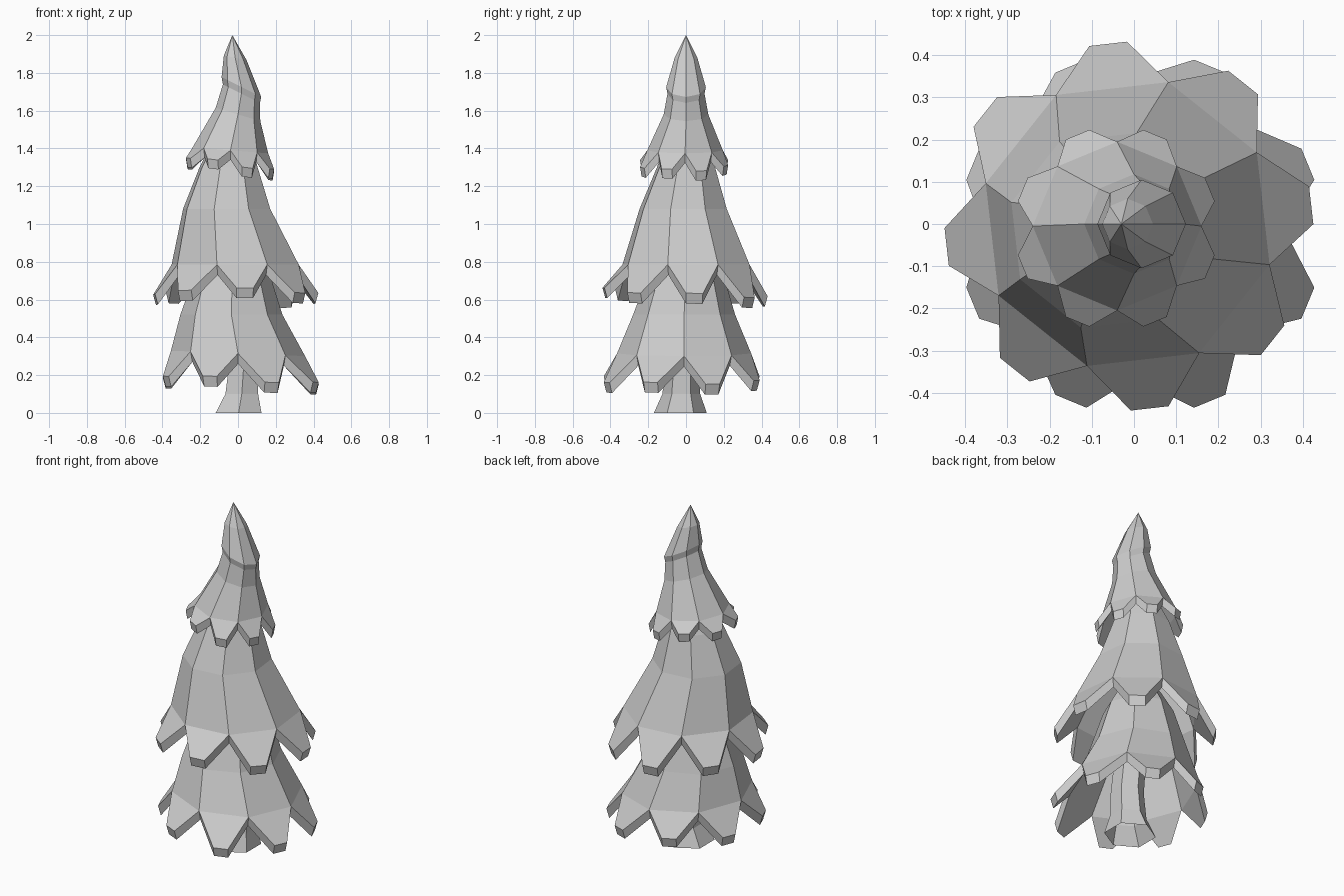
import bpy, bmesh
from math import sin, cos, radians, pi

if "Cube" in bpy.data.objects:
    bpy.data.objects.remove(bpy.data.objects["Cube"])

N = 8  # sides and leaf flaps per tier


def finish(bm, name):
    bmesh.ops.recalc_face_normals(bm, faces=bm.faces)
    mesh = bpy.data.meshes.new(name)
    bm.to_mesh(mesh)
    bm.free()
    obj = bpy.data.objects.new(name, mesh)
    bpy.context.collection.objects.link(obj)
    return obj


def make_ring(bm, ring, sides, start):
    """ring = centre x, centre y, z, radius, slope of z along x"""
    cx, cy, z, r, slope = ring
    verts = []
    for i in range(sides):
        a = radians(start) + 2 * pi * i / sides
        verts.append(bm.verts.new((cx + r * cos(a), cy + r * sin(a), z + slope * r * cos(a))))
    return verts


def bridge(bm, low, high):
    n = len(low)
    for i in range(n):
        j = (i + 1) % n
        bm.faces.new((low[i], low[j], high[j], high[i]))


def tier(name, start, rings, tip, half_width, thickness, apex=None, y_slope=0):
    """Faceted skirt from the notch ring upward, with a tapered flap on each side."""
    bm = bmesh.new()
    loops = [make_ring(bm, r, N, start) for r in rings]
    for low, high in zip(loops, loops[1:]):
        bridge(bm, low, high)
    top = None
    if apex:
        top = bm.verts.new(apex)
        for i in range(N):
            bm.faces.new((loops[-1][i], loops[-1][(i + 1) % N], top))
    # Flaps
    cx, cy, z, r, slope = tip
    rim = list(loops[0])
    for i in range(N):
        a = radians(start) + 2 * pi * (i + 0.5) / N
        ends = []
        for s in (-half_width, half_width):
            x, y = r * cos(a) - s * sin(a), r * sin(a) + s * cos(a)
            drop = 0.01 * (i % 3 - 1)
            ends.append(bm.verts.new((cx + x, cy + y, z + slope * x + y_slope * y + drop)))
        rim += ends
        bm.faces.new((ends[0], ends[1], loops[0][(i + 1) % N], loops[0][i]))
    # Inner skin: the flaps drop straight down, the wall moves inward
    edges = [e for e in bm.edges if e.is_boundary]
    vmap = bmesh.ops.duplicate(bm, geom=bm.verts[:] + bm.edges[:] + bm.faces[:])["vert_map"]
    for v in rim:
        w = vmap[v]
        w.co.x = cx + (w.co.x - cx) * 0.965
        w.co.y = cy + (w.co.y - cy) * 0.965
        w.co.z -= thickness
    for ring, loop in zip(rings[1:], loops[1:]):
        k = max(0.3, 1 - 0.6 * thickness / ring[3])
        for v in loop:
            w = vmap[v]
            w.co.x = ring[0] + (w.co.x - ring[0]) * k
            w.co.y = ring[1] + (w.co.y - ring[1]) * k
    if top:
        vmap[top].co.z -= 0.08
    for e in edges:
        a, b = e.verts
        bm.faces.new((a, b, vmap[b], vmap[a]))
    finish(bm, name)


# Trunk, open underneath
bm = bmesh.new()
rings = [(0.003, -0.03, 0.0, 0.14, 0), (0.02, -0.025, 0.1, 0.1, 0),
         (0.03, -0.02, 0.25, 0.09, 0), (0.0, 0.0, 0.7, 0.08, 0)]
loops = [make_ring(bm, r, 6, -90) for r in rings]
for low, high in zip(loops, loops[1:]):
    bridge(bm, low, high)
bm.faces.new(loops[-1])
finish(bm, "trunk")

# Foliage tiers
tier("lower_foliage", 0,
     [(0.0, -0.01, 0.315, 0.355, -0.04), (-0.035, -0.01, 0.52, 0.27, 0),
      (-0.03, 0.0, 0.76, 0.19, 0), (-0.03, 0.0, 0.88, 0.12, 0)],
     (0.015, -0.023, 0.178, 0.43, -0.04), 0.04, 0.055)

tier("middle_foliage", 29,
     [(-0.015, 0.0, 0.785, 0.35, 0), (-0.06, -0.015, 1.08, 0.24, 0),
      (-0.05, 0.0, 1.3, 0.16, 0), (-0.03, 0.0, 1.45, 0.1, 0)],
     (-0.012, -0.005, 0.635, 0.435, 0), 0.045, 0.055, y_slope=-0.04)

tier("upper_foliage", 0,
     [(-0.04, -0.005, 1.39, 0.2, -0.08), (0.0, 0.0, 1.58, 0.118, -0.3),
      (0.018, 0.0, 1.69, 0.098, -0.5), (0.018, 0.0, 1.725, 0.105, -0.5),
      (-0.015, 0.0, 1.88, 0.06, -0.2)],
     (-0.042, -0.01, 1.32, 0.24, -0.13), 0.03, 0.05, apex=(-0.03, 0, 2.0))
